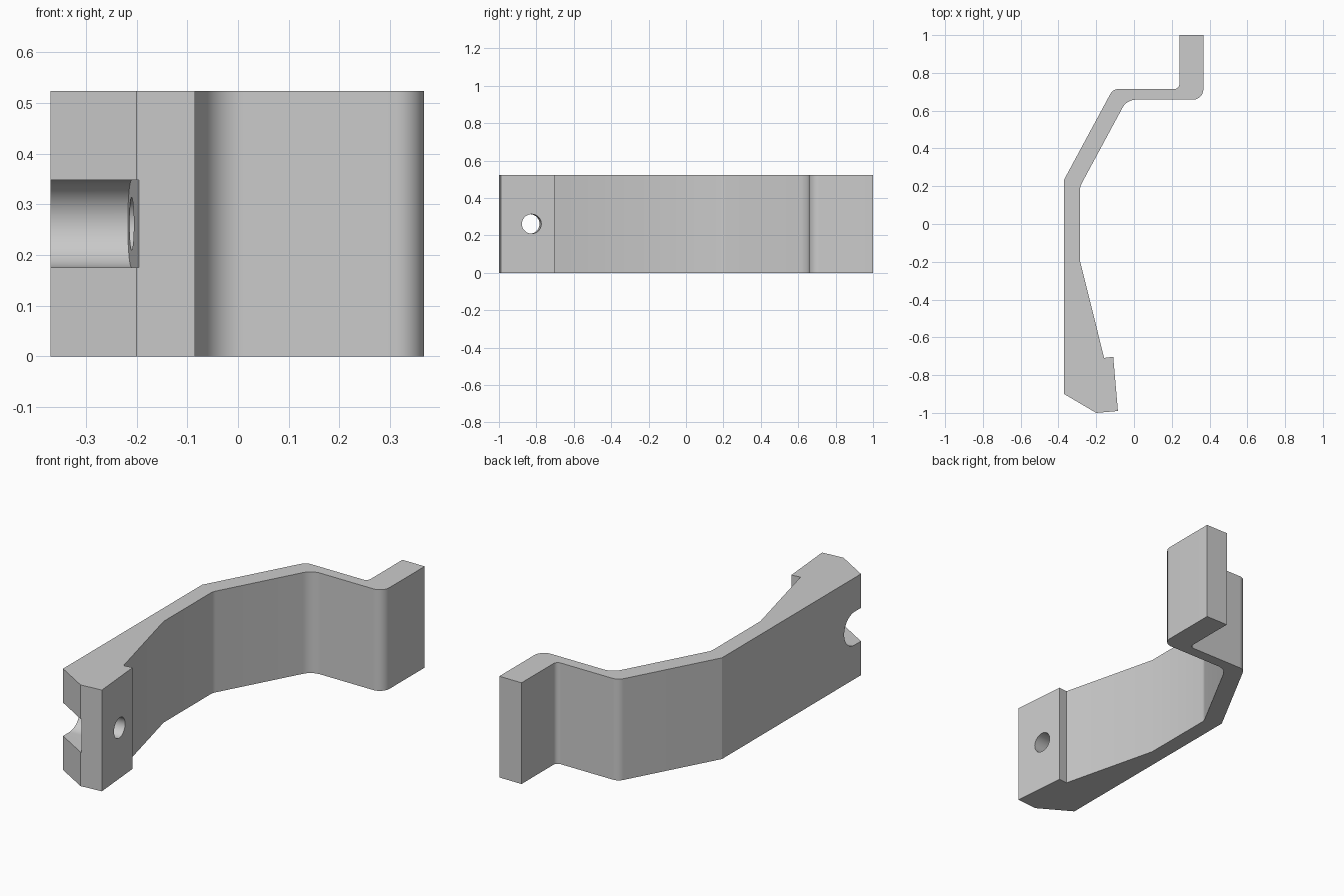
import bpy, bmesh
from math import radians, cos, sin, pi, tan
from mathutils import Vector, Matrix

if "Cube" in bpy.data.objects:
    bpy.data.objects.remove(bpy.data.objects["Cube"], do_unlink=True)

HEIGHT = 0.523

grey = bpy.data.materials.new("plain_grey")
grey.use_nodes = True
grey.diffuse_color = (0.6, 0.6, 0.6, 1)
grey.node_tree.nodes["Principled BSDF"].inputs["Base Color"].default_value = grey.diffuse_color


def rounded(points, steps=8):
    """Outline from (x, y, fillet radius) corners."""
    out = []
    for i, (x, y, r) in enumerate(points):
        p = Vector((x, y))
        if not r:
            out.append(p)
            continue
        a = (Vector(points[i - 1][:2]) - p).normalized()
        b = (Vector(points[(i + 1) % len(points)][:2]) - p).normalized()
        half = a.angle(b) / 2
        centre = p + (a + b).normalized() * (r / sin(half))
        start = p + a * (r / tan(half)) - centre
        end = p + b * (r / tan(half)) - centre
        for k in range(steps + 1):
            out.append(centre + start.lerp(end, k / steps).normalized() * r)
    return out


def prism(name, outline, depth):
    """Extrude a flat outline along local z."""
    bm = bmesh.new()
    face = bm.faces.new([bm.verts.new((p[0], p[1], 0)) for p in outline])
    new = bmesh.ops.extrude_face_region(bm, geom=[face])["geom"]
    bmesh.ops.translate(bm, vec=(0, 0, depth),
                        verts=[v for v in new if isinstance(v, bmesh.types.BMVert)])
    bmesh.ops.recalc_face_normals(bm, faces=bm.faces)
    mesh = bpy.data.meshes.new(name)
    bm.to_mesh(mesh)
    bm.free()
    mesh.materials.append(grey)
    obj = bpy.data.objects.new(name, mesh)
    bpy.context.collection.objects.link(obj)
    return obj


# Bent strap with a thick clamping foot and an upturned end tab
bracket = prism("bent_bracket", rounded([
    (-0.37, -0.90, 0), (-0.20, -1.0, 0), (-0.085, -0.99, 0),
    (-0.11, -0.703, 0), (-0.158, -0.709, 0),
    (-0.285, -0.20, 0), (-0.285, 0.20, 0.06), (-0.038, 0.658, 0.08),
    (0.367, 0.658, 0.055), (0.367, 1.0, 0), (0.24, 1.0, 0),
    (0.24, 0.715, 0.025), (-0.111, 0.715, 0.05), (-0.37, 0.235, 0),
]), HEIGHT)

# Screw slot and hole, square to the tilted foot face (local z along the screw)
tilt = radians(5)
axis = Vector((cos(tilt), sin(tilt), 0))
side = Vector((-sin(tilt), cos(tilt), 0))
frame = Matrix((side, (0, 0, 1), axis)).transposed().to_4x4()
frame.translation = (-0.21, -0.835, HEIGHT / 2)


def arc(radius, start, end, steps):
    return [(radius * cos(start + (end - start) * k / steps),
             radius * sin(start + (end - start) * k / steps)) for k in range(steps + 1)]


slot = prism("slot_cutter", [(-0.4, -0.086)] + arc(0.086, -pi / 2, pi / 2, 32) + [(-0.4, 0.086)], -0.4)
slot.matrix_world = frame
hole = prism("hole_cutter", arc(0.052, 0, 2 * pi, 48)[:-1], 0.4)
hole.matrix_world = frame @ Matrix.Translation((0, 0, -0.1))

bpy.ops.object.select_all(action="DESELECT")
bracket.select_set(True)
bpy.context.view_layer.objects.active = bracket
for cutter in (slot, hole):
    cutter.hide_render = True
    mod = bracket.modifiers.new(cutter.name, "BOOLEAN")
    mod.operation = "DIFFERENCE"
    mod.solver = "EXACT"
    mod.object = cutter
    bpy.ops.object.modifier_apply(modifier=mod.name)
    bpy.data.objects.remove(cutter, do_unlink=True)

bpy.ops.object.shade_smooth_by_angle(angle=radians(20))
